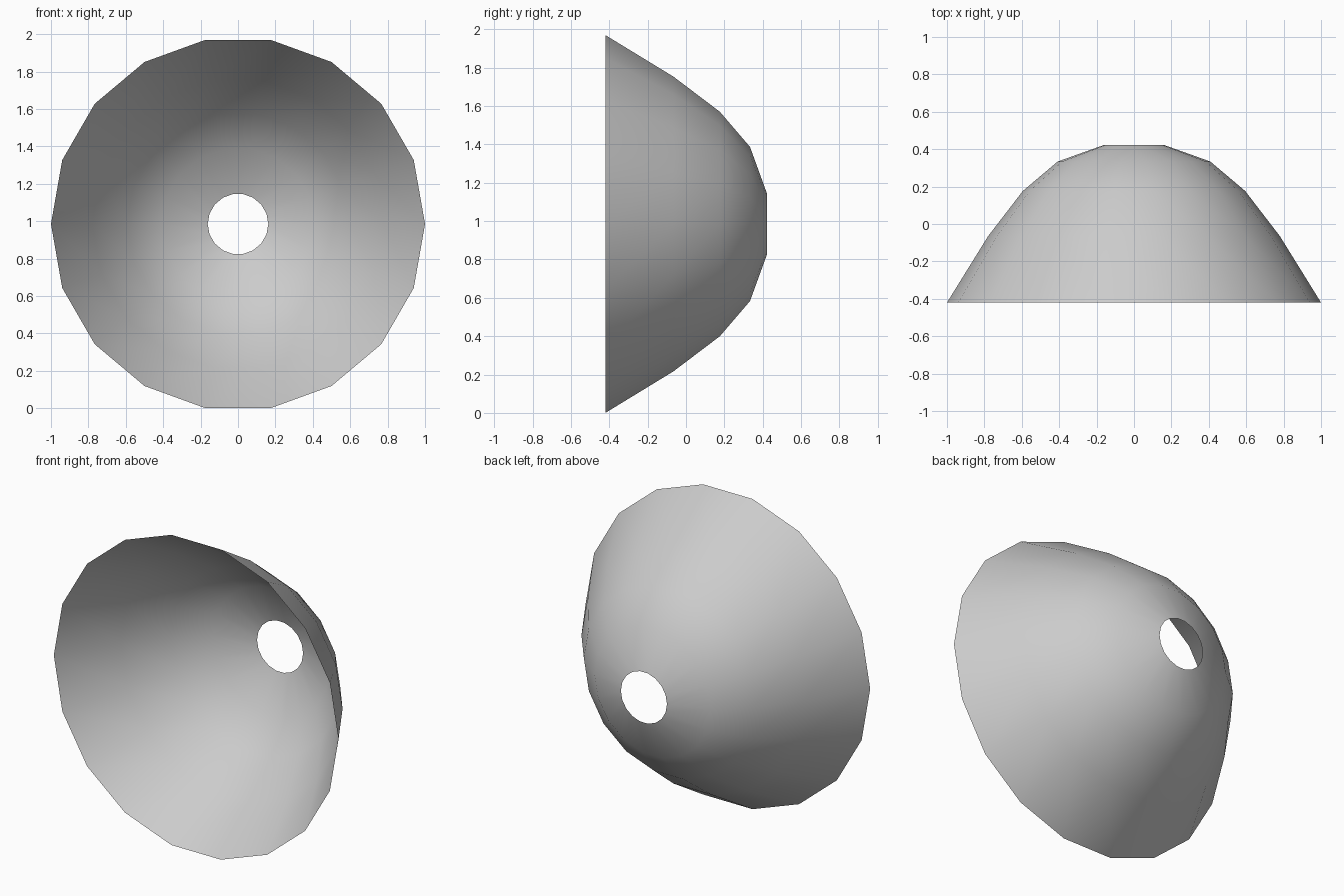
import bpy, bmesh
from math import cos, sin, tau

cube = bpy.data.objects.get("Cube")
if cube:
    bpy.data.objects.remove(cube, do_unlink=True)

SIDES = 18
CENTRE_Z = 0.985
# (radius, y) from the open rim to the small hole at the back
PROFILE = [(1.0, -0.42), (0.78, -0.065), (0.594, 0.177), (0.408, 0.334), (0.162, 0.422)]

grey = bpy.data.materials.new("light grey")
grey.use_nodes = True
colour = (0.6, 0.6, 0.6, 1)
grey.diffuse_color = colour
grey.node_tree.nodes["Principled BSDF"].inputs["Base Color"].default_value = colour

# Thin open bowl, lathed around the y axis
bm = bmesh.new()
rings = [[bm.verts.new((r * cos(tau * i / SIDES), y, CENTRE_Z + r * sin(tau * i / SIDES)))
          for i in range(SIDES)] for r, y in PROFILE]
for outer, inner in zip(rings, rings[1:]):
    for i in range(SIDES):
        j = (i + 1) % SIDES
        bm.faces.new((outer[i], inner[i], inner[j], outer[j]))
for face in bm.faces:
    face.smooth = True
    # Turn every face outward
    radial = face.calc_center_median()
    radial.z -= CENTRE_Z
    radial.y = 0
    face.normal_update()
    if face.normal.dot(radial) < 0:
        face.normal_flip()

mesh = bpy.data.meshes.new("bowl_shade")
bm.to_mesh(mesh)
bm.free()
mesh.materials.append(grey)
shade = bpy.data.objects.new("bowl_shade", mesh)
bpy.context.collection.objects.link(shade)
